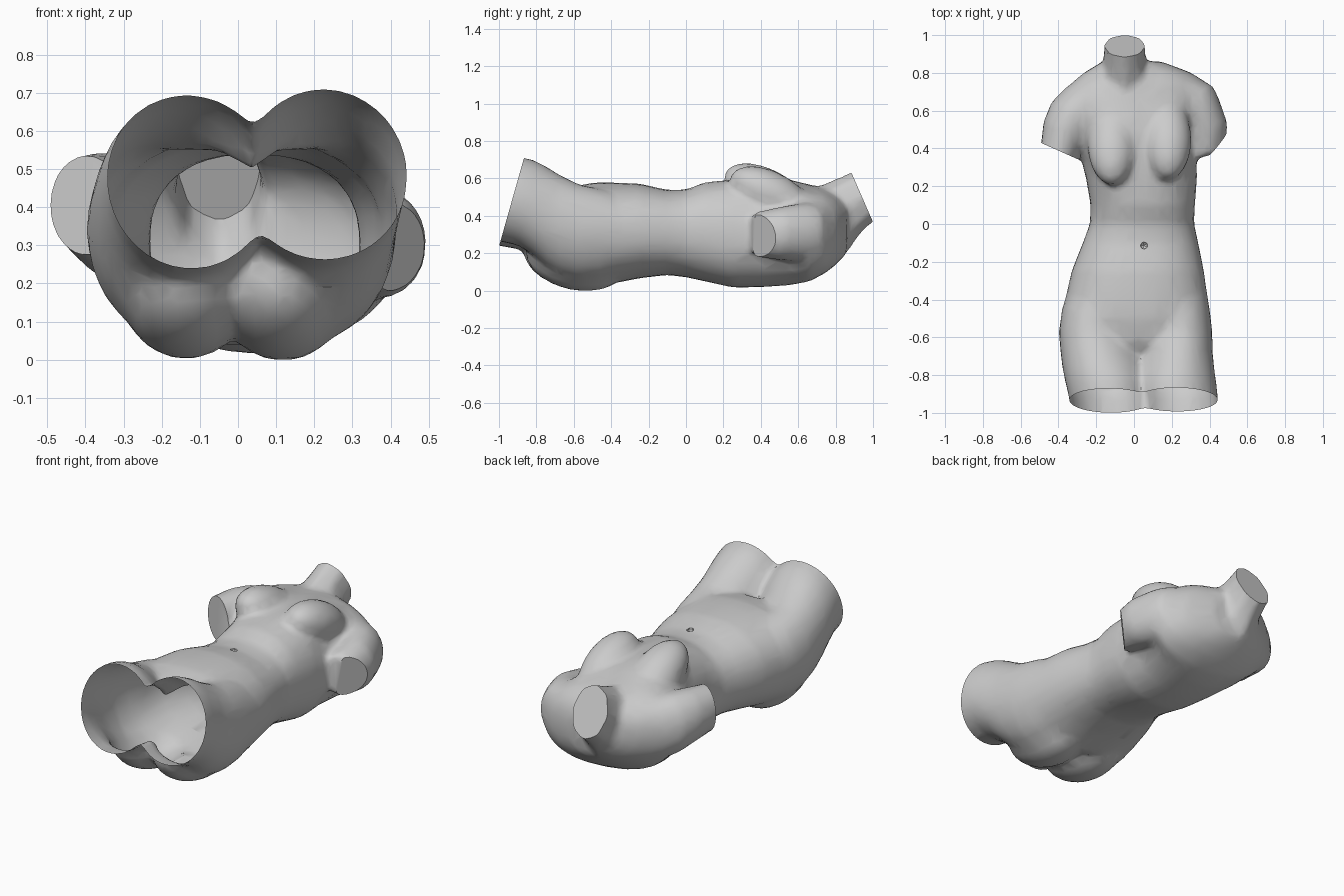
import bpy, bmesh, math
from mathutils import Vector, Matrix

old = bpy.data.objects.get("Cube")
if old:
    bpy.data.objects.remove(old, do_unlink=True)

stone = bpy.data.materials.new("grey stone")
stone.use_nodes = True
stone.diffuse_color = (0.6, 0.6, 0.6, 1)
stone.node_tree.nodes["Principled BSDF"].inputs["Base Color"].default_value = (0.6, 0.6, 0.6, 1)

bm = bmesh.new()


def loft(rings, axis=(0, 1, 0), seg=28, power=1.0):
    """Closed tube; each ring is centre, side radius, height radius, roll."""
    t = Vector(axis).normalized()
    u = t.cross(Vector((0, 0, 1))).normalized()
    v = u.cross(t)
    loops = []
    for c, ru, rv, roll in rings:
        loop = []
        for i in range(seg):
            a = 2 * math.pi * i / seg
            ca, sa = (math.copysign(abs(f) ** power, f) for f in (math.cos(a), math.sin(a)))
            d = u * ru * ca + v * rv * sa
            d.z -= roll * d.x
            loop.append(bm.verts.new(Vector(c) + d))
        loops.append(loop)
    for p, q in zip(loops, loops[1:]):
        for i in range(seg):
            j = (i + 1) % seg
            bm.faces.new((p[i], p[j], q[j], q[i]))
    bm.faces.new(loops[0][::-1])
    bm.faces.new(loops[-1])


def ellipsoid(c, r, tilt):
    """Rounded mass; tilt in degrees lifts its lower-body end."""
    bmesh.ops.create_uvsphere(bm, u_segments=24, v_segments=16, radius=1,
                              matrix=Matrix.Translation(c)
                              @ Matrix.Rotation(math.radians(-tilt), 4, 'X')
                              @ Matrix.Diagonal((*r, 1)))


def box_ring(y, x0, x1, lo, hi, roll):
    return ((x0 + x1) / 2, y, (lo + hi) / 2), (x1 - x0) / 2, (hi - lo) / 2, roll


# Trunk: y, right edge, left edge, back height, front height, roll
trunk = [
    (-0.70, -0.14, 0.18, 0.22, 0.50, 0), (-0.63, -0.24, 0.28, 0.16, 0.56, 0),
    (-0.50, -0.37, 0.39, 0.08, 0.587, 0), (-0.40, -0.368, 0.387, 0.045, 0.588, 0),
    (-0.25, -0.335, 0.368, 0.075, 0.582, 0), (-0.10, -0.275, 0.337, 0.093, 0.548, 0),
    (0.00, -0.238, 0.315, 0.08, 0.55, 0), (0.10, -0.234, 0.32, 0.058, 0.59, 0),
    (0.25, -0.26, 0.332, 0.025, 0.603, 0.03), (0.40, -0.30, 0.32, 0.028, 0.61, 0.06),
    (0.55, -0.35, 0.345, 0.04, 0.60, 0.09), (0.66, -0.39, 0.415, 0.063, 0.572, 0.1),
    (0.74, -0.34, 0.39, 0.105, 0.55, 0.1), (0.80, -0.27, 0.30, 0.15, 0.52, 0.1),
    (0.86, -0.17, 0.14, 0.21, 0.47, 0.1),
]
loft([box_ring(*r) for r in trunk], power=0.88)

# Hips running into open thighs, pressed together at the middle
right_leg = [
    (-0.33, -0.345, 0.02, 0.13, 0.50, 0.1), (-0.45, -0.385, 0.01, 0.065, 0.55, 0.15),
    (-0.57, -0.402, 0.01, 0.06, 0.575, 0.15), (-0.68, -0.394, 0.05, 0.09, 0.625, 0.1),
    (-0.75, -0.385, 0.07, 0.135, 0.665, 0.05), (-0.82, -0.372, 0.08, 0.195, 0.695, 0),
    (-0.90, -0.353, 0.085, 0.23, 0.71, 0), (-1.10, -0.318, 0.085, 0.265, 0.71, 0),
]
left_leg = [
    (-0.33, 0.02, 0.378, 0.13, 0.50, -0.1), (-0.45, 0.02, 0.398, 0.065, 0.55, -0.15),
    (-0.57, 0.02, 0.412, 0.06, 0.575, -0.15), (-0.68, 0.015, 0.414, 0.09, 0.63, -0.1),
    (-0.75, 0.01, 0.42, 0.135, 0.675, -0.05), (-0.82, 0.005, 0.43, 0.20, 0.71, 0),
    (-0.90, 0.005, 0.44, 0.25, 0.728, 0), (-1.10, 0.005, 0.445, 0.295, 0.73, 0),
]
for leg in (right_leg, left_leg):
    loft([box_ring(*r) for r in leg])

# Buttocks and breasts
ellipsoid((-0.14, -0.60, 0.185), (0.17, 0.275, 0.168), 12)
ellipsoid((0.113, -0.59, 0.18), (0.17, 0.275, 0.168), 12)
ellipsoid((-0.12, 0.42, 0.545), (0.13, 0.235, 0.12), 25)
ellipsoid((0.175, 0.445, 0.53), (0.127, 0.23, 0.12), 25)

# Arm stumps and neck, trimmed flat later
loft([((-0.22, 0.74, 0.35), 0.07, 0.11, 0), ((-0.26, 0.69, 0.36), 0.11, 0.16, 0),
      ((-0.315, 0.60, 0.38), 0.135, 0.17, 0), ((-0.365, 0.50, 0.405), 0.125, 0.15, 0),
      ((-0.395, 0.40, 0.415), 0.105, 0.132, 0), ((-0.42, 0.32, 0.415), 0.10, 0.13, 0)],
     (-0.3, -0.95, 0))
loft([((0.25, 0.76, 0.32), 0.07, 0.11, 0), ((0.30, 0.70, 0.32), 0.12, 0.15, 0),
      ((0.32, 0.63, 0.32), 0.13, 0.16, 0), ((0.377, 0.50, 0.315), 0.12, 0.143, 0),
      ((0.38, 0.40, 0.31), 0.105, 0.125, 0), ((0.385, 0.36, 0.31), 0.10, 0.12, 0)],
     (0.25, -0.97, 0))
loft([((-0.05, 0.70, 0.34), 0.14, 0.19, 0), ((-0.05, 0.79, 0.395), 0.14, 0.195, 0),
      ((-0.053, 0.86, 0.455), 0.118, 0.168, 0), ((-0.053, 0.94, 0.51), 0.11, 0.15, 0),
      ((-0.053, 1.04, 0.56), 0.11, 0.15, 0)], (0, 0.917, 0.4), 8)

bmesh.ops.recalc_face_normals(bm, faces=bm.faces[:])
mesh = bpy.data.meshes.new("torso")
bm.to_mesh(mesh)
bm.free()
torso = bpy.data.objects.new("torso", mesh)
bpy.context.collection.objects.link(torso)

# Fuse the parts into one skin
m = torso.modifiers.new("fuse", 'REMESH')
m.mode = 'VOXEL'
m.voxel_size = 0.016
m = torso.modifiers.new("soften", 'SMOOTH')
m.factor = 0.5
m.iterations = 16
m = torso.modifiers.new("simplify", 'DECIMATE')
m.ratio = 0.12

# Flat trims on the stumps and neck, and a navel dent
cutters = []


def add_cutter(name, make):
    b = bmesh.new()
    make(b)
    me = bpy.data.meshes.new(name)
    b.to_mesh(me)
    b.free()
    ob = bpy.data.objects.new(name, me)
    bpy.context.collection.objects.link(ob)
    ob.hide_render = True
    cutters.append(ob)
    mod = torso.modifiers.new(name, 'BOOLEAN')
    mod.operation = 'DIFFERENCE'
    mod.solver = 'EXACT'
    mod.object = ob


def trim(name, point, normal, width, height, depth=0.16):
    n = Vector(normal).normalized()
    u = n.cross(Vector((0, 0, 1))).normalized()
    rot = Matrix((u, n.cross(u), n)).transposed().to_4x4()
    mat = (Matrix.Translation(Vector(point) + n * depth / 2) @ rot
           @ Matrix.Diagonal((width, height, depth, 1)))
    add_cutter(name, lambda b: bmesh.ops.create_cube(b, size=1, matrix=mat))


trim("right_arm_trim", (-0.41, 0.39, 0.41), (-0.4, -0.9, 0), 0.26, 0.5)
trim("left_arm_trim", (0.435, 0.42, 0.31), (0.75, -0.66, -0.1), 0.30, 0.5)
trim("neck_trim", (-0.05, 0.94, 0.51), (0, 0.917, 0.4), 0.5, 0.6)
add_cutter("navel", lambda b: bmesh.ops.create_icosphere(
    b, subdivisions=1, radius=0.022, matrix=Matrix.Translation((0.05, -0.115, 0.552))))

deps = bpy.context.evaluated_depsgraph_get()
final = bpy.data.meshes.new_from_object(torso.evaluated_get(deps))
torso.modifiers.clear()
torso.data = final
for c in cutters:
    bpy.data.objects.remove(c, do_unlink=True)

# Open the thigh ends with a slanted cut, then centre on the floor
bm = bmesh.new()
bm.from_mesh(final)
bmesh.ops.bisect_plane(bm, geom=bm.verts[:] + bm.edges[:] + bm.faces[:],
                       plane_co=(0, -1, 0.25), plane_no=(0, -0.962, 0.272), clear_outer=True)
lo = Vector([min(v.co[i] for v in bm.verts) for i in range(3)])
hi = Vector([max(v.co[i] for v in bm.verts) for i in range(3)])
base = Vector(((lo.x + hi.x) / 2, (lo.y + hi.y) / 2, lo.z))
bmesh.ops.translate(bm, verts=bm.verts[:], vec=-base)
bm.to_mesh(final)
bm.free()

final.materials.clear()
final.materials.append(stone)
for p in final.polygons:
    p.material_index = 0
bpy.ops.object.select_all(action='DESELECT')
torso.select_set(True)
bpy.context.view_layer.objects.active = torso
bpy.ops.object.shade_smooth_by_angle(angle=math.radians(35))
